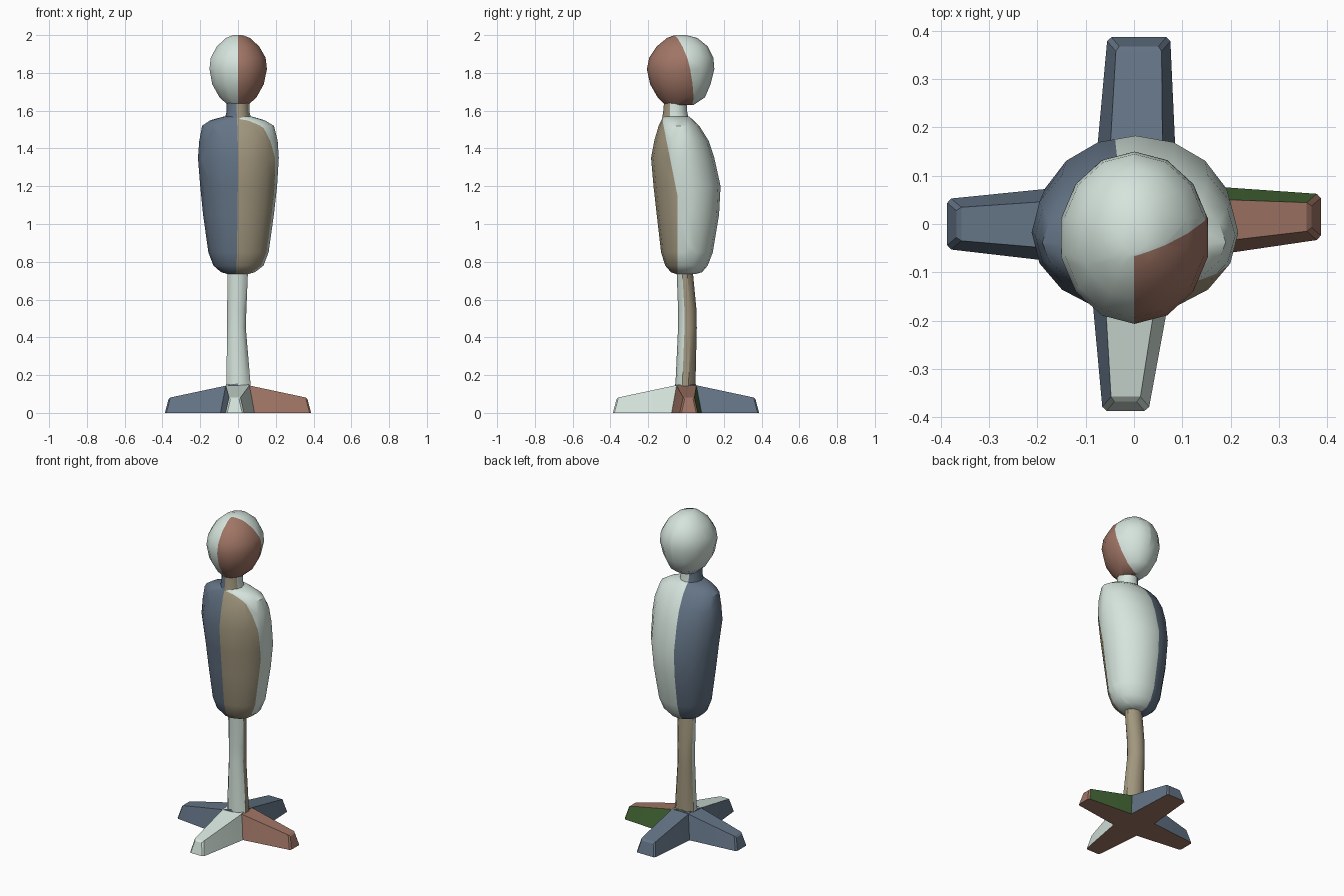
import bpy, bmesh, math
from mathutils import Vector

cube = bpy.data.objects.get("Cube")
if cube:
    bpy.data.objects.remove(cube, do_unlink=True)

PALETTE = {
    "pale_grey": (0.67, 0.78, 0.72),
    "slate_blue": (0.127, 0.174, 0.238),
    "tan": (0.36, 0.31, 0.21),
    "clay_red": (0.35, 0.178, 0.13),
    "dark_green": (0.061, 0.141, 0.038),
}
PALE, BLUE, TAN, RED, GREEN = range(5)
materials = []
for name, rgb in PALETTE.items():
    mat = bpy.data.materials.new(name)
    mat.use_nodes = True
    mat.diffuse_color = (*rgb, 1)
    mat.node_tree.nodes["Principled BSDF"].inputs["Base Color"].default_value = (*rgb, 1)
    materials.append(mat)


def finish(bm, name, rule, angle, cuts=()):
    """Cut along the colour borders, colour the faces by rule and add the object."""
    for point, normal in cuts:
        geom = bm.verts[:] + bm.edges[:] + bm.faces[:]
        bmesh.ops.bisect_plane(bm, geom=geom, dist=1e-5, plane_co=point, plane_no=normal)
    bmesh.ops.recalc_face_normals(bm, faces=bm.faces)
    bm.normal_update()
    for face in bm.faces:
        face.material_index = rule(face.calc_center_median(), face.normal)
    mesh = bpy.data.meshes.new(name)
    bm.to_mesh(mesh)
    bm.free()
    obj = bpy.data.objects.new(name, mesh)
    bpy.context.collection.objects.link(obj)
    for mat in materials:
        mesh.materials.append(mat)
    bpy.ops.object.select_all(action="DESELECT")
    obj.select_set(True)
    bpy.context.view_layer.objects.active = obj
    bpy.ops.object.shade_smooth_by_angle(angle=math.radians(angle))
    return obj


def skin(bm, loops):
    """Bridge equal loops of points and cap both ends."""
    rows = [[bm.verts.new(p) for p in loop] for loop in loops]
    count = len(rows[0])
    for low, high in zip(rows, rows[1:]):
        for i in range(count):
            j = (i + 1) % count
            bm.faces.new((low[i], low[j], high[j], high[i]))
    bm.faces.new(rows[0][::-1])
    bm.faces.new(rows[-1])


def loft(name, sides, rings, rule, cuts=()):
    """Rings are (z, left x, right x, front y, back y)."""
    bm = bmesh.new()
    loops = []
    for z, x0, x1, y0, y1 in rings:
        loop = []
        for i in range(sides):
            a = 2 * math.pi * i / sides - math.pi / 2
            loop.append(((x0 + x1) / 2 + (x1 - x0) / 2 * math.cos(a),
                         (y0 + y1) / 2 + (y1 - y0) / 2 * math.sin(a), z))
        loops.append(loop)
    skin(bm, loops)
    return finish(bm, name, rule, 40, cuts)


# Head: front left quarter is clay, bounded by a slanted plane
def head_border(p):
    return -0.065 + 0.3 * p.x - 0.25 * (p.z - 1.99)


def head_rule(p, n):
    return RED if p.x > 0 and p.y < head_border(p) else PALE


loft("head", 14, [
    (1.63, -.055, .055, -.11, .04),
    (1.67, -.10, .10, -.15, .10),
    (1.74, -.14, .14, -.19, .13),
    (1.82, -.155, .157, -.207, .15),
    (1.88, -.148, .15, -.195, .145),
    (1.94, -.115, .115, -.155, .115),
    (1.985, -.065, .065, -.10, .06),
    (2.0, -.025, .025, -.06, 0),
], head_rule, [((0, 0, 0), (1, 0, 0)), ((0, -.065, 1.99), (-0.3, 1, 0.25))])


# Torso and neck: blue right half, tan front left, pale back left
def half_border(p):
    return -0.11 * (p.y + 0.18)


def torso_rule(p, n):
    if p.x < half_border(p):
        return BLUE
    return TAN if p.y < min(-0.045, -0.045 - 0.2 * (p.z - 1.15)) else PALE


def neck_rule(p, n):
    if p.x < half_border(p):
        return BLUE
    return TAN if p.y < -0.085 else PALE


half_cut = ((0, -.18, 0), (1, 0.11, 0))
loft("torso", 16, [
    (.735, -.055, .055, -.05, .05),
    (.745, -.09, .09, -.08, .085),
    (.78, -.13, .135, -.11, .115),
    (.85, -.157, .162, -.132, .142),
    (1.05, -.185, .19, -.155, .175),
    (1.2, -.20, .207, -.172, .183),
    (1.35, -.212, .216, -.185, .15),
    (1.44, -.205, .21, -.168, .12),
    (1.52, -.19, .19, -.145, .07),
    (1.55, -.145, .14, -.13, .04),
    (1.57, -.07, .07, -.12, .015),
], torso_rule, [half_cut, ((0, -.045, 0), (0, 1, 0)),
                ((0, -.045, 1.15), (0, 1, 0.2))])
loft("neck", 12, [
    (1.55, -.07, .07, -.128, .015),
    (1.60, -.06, .06, -.12, .005),
    (1.66, -.06, .06, -.115, .005),
], neck_rule, [half_cut, ((0, -.085, 0), (0, 1, 0))])


# Post: pale front, tan back and left side
def post_rule(p, n):
    return TAN if n.y > -0.55 * n.x - 0.1 else PALE


loft("post", 10, [
    (.05, -.065, .075, -.058, .052),
    (.15, -.065, .07, -.056, .05),
    (.45, -.06, .044, -.042, .057),
    (.55, -.06, .047, -.042, .055),
    (.76, -.058, .056, -.05, .035),
], post_rule)


# Feet: four tapered wedges in a cross; offsets give the sides of base and tip
def foot(name, direction, base, tip, rule):
    out = Vector(direction)
    side = Vector((-out.y, out.x, 0))
    sections = [(0, 0, base, .035, .157), (.06, .06, base, .03, .145),
                (.387, .366, tip, .018, .08)]
    bm = bmesh.new()
    loops = []
    for low_r, top_r, (a, b), inset, top in sections:
        corners = [(low_r, a, 0), (low_r, b, 0), (top_r, b - inset, top),
                   (top_r, a + inset, top)]
        loops.append([out * r + side * s + Vector((0, 0, z)) for r, s, z in corners])
    skin(bm, loops)
    ends = [e for e in bm.edges if not e.is_boundary
            and min((v.co.dot(out) for v in e.verts)) > 0.3 and e.verts[0].co.z + e.verts[1].co.z > .01]
    bmesh.ops.bevel(bm, geom=ends, offset=.008, segments=1, affect="EDGES")

    def colour(p, n):
        return RED if n.z < -0.8 else rule(n)
    finish(bm, name, colour, 25)


foot("front_foot", (0, -1, 0), (-.095, .09), (-.065, .03),
     lambda n: BLUE if n.x < -0.7 else PALE)
foot("back_foot", (0, 1, 0), (-.09, .085), (-.075, .055), lambda n: BLUE)
foot("right_foot", (-1, 0, 0), (-.085, .09), (-.052, .052), lambda n: BLUE)
foot("left_foot", (1, 0, 0), (-.08, .085), (-.032, .062),
     lambda n: GREEN if n.y > 0.7 else RED)
